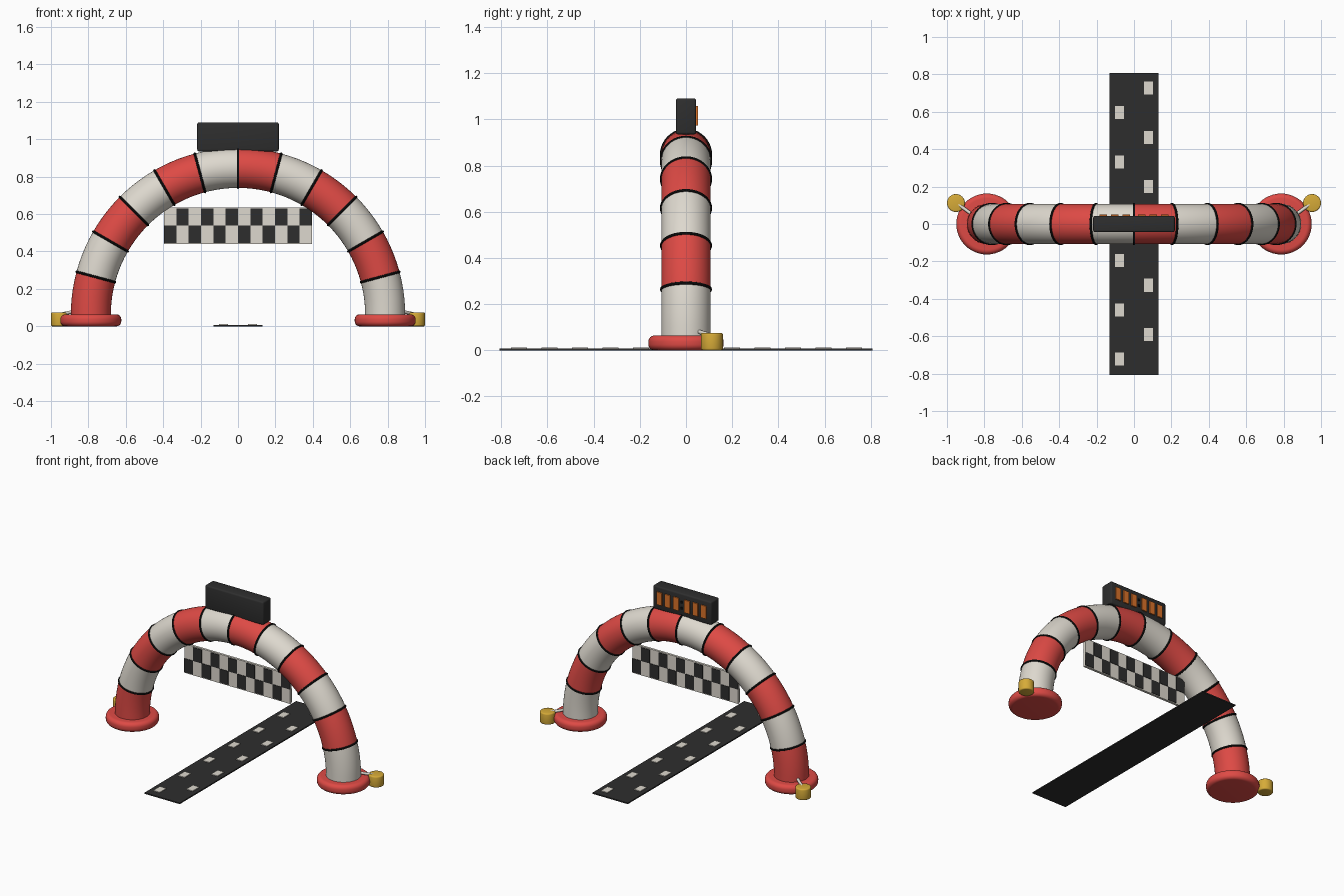
import bpy, bmesh, math
from mathutils import Matrix, Vector

if "Cube" in bpy.data.objects:
    bpy.data.objects.remove(bpy.data.objects["Cube"])


def mat(name, r, g, b):
    m = bpy.data.materials.new(name)
    lin = [((c + 0.055) / 1.055) ** 2.4 for c in (r, g, b)]
    m.diffuse_color = (*lin, 1)
    m.use_nodes = True
    m.node_tree.nodes["Principled BSDF"].inputs["Base Color"].default_value = m.diffuse_color
    return m


RED = mat("red vinyl", 0.87, 0.29, 0.27)
WHITE = mat("off white", 0.87, 0.85, 0.81)
BLACK = mat("seam black", 0.08, 0.08, 0.08)
DARK = mat("charcoal", 0.18, 0.18, 0.18)
ORANGE = mat("display orange", 0.86, 0.45, 0.16)
YELLOW = mat("weight yellow", 0.84, 0.67, 0.22)

R, TUBE, CZ, N = 0.787, 0.107, 0.06, 12   # arch radius, tube radius, springing height, panels


def finish(bm, name, mats, smooth=True):
    bmesh.ops.recalc_face_normals(bm, faces=bm.faces)
    me = bpy.data.meshes.new(name)
    bm.to_mesh(me)
    bm.free()
    ob = bpy.data.objects.new(name, me)
    bpy.context.collection.objects.link(ob)
    for m in mats:
        me.materials.append(m)
    if smooth:
        bpy.ops.object.select_all(action='DESELECT')
        ob.select_set(True)
        bpy.context.view_layer.objects.active = ob
        bpy.ops.object.shade_smooth_by_angle(angle=math.radians(40))
    return ob


def add_box(bm, c, s, index=0):
    m = Matrix.Translation(c) @ Matrix.Diagonal((*s, 1))
    verts = bmesh.ops.create_cube(bm, size=1, matrix=m)["verts"]
    for f in {f for v in verts for f in v.link_faces}:
        f.material_index = index


def bridge(bm, a, b, index=0):
    n = len(a)
    for i in range(n):
        f = bm.faces.new((a[i], a[(i + 1) % n], b[(i + 1) % n], b[i]))
        f.material_index = index


def loop(bm, centre, u, v, r, n):
    return [bm.verts.new(centre + u * r * math.cos(2 * math.pi * i / n)
                         + v * r * math.sin(2 * math.pi * i / n)) for i in range(n)]


def lathe(name, profile, centre, m, n=48):
    bm = bmesh.new()
    loops = [loop(bm, Vector(centre) + Vector((0, 0, z)), Vector((1, 0, 0)),
                  Vector((0, 1, 0)), r, n) for r, z in profile]
    for a, b in zip(loops, loops[1:]):
        bridge(bm, a, b)
    bm.faces.new(loops[0])
    bm.faces.new(loops[-1])
    return finish(bm, name, [m])


def rounded(r, h, bev, steps=6):
    """Profile of a disc with rounded rims."""
    pts = []
    for z0, start in ((bev, -90), (h - bev, 0)):
        for k in range(steps + 1):
            a = math.radians(start + 90 * k / steps)
            pts.append((r - bev + bev * math.cos(a), z0 + bev * math.sin(a)))
    return pts


def frame(a):
    d = Vector((math.cos(a), 0, math.sin(a)))
    return d * R + Vector((0, 0, CZ)), d


# Inflated arch, alternating panels; left foot red, right foot white
bm = bmesh.new()
Y = Vector((0, 1, 0))
SUB = 5
loops = []
for k in range(N * SUB + 1):
    c, d = frame(math.pi * k / (N * SUB))
    loops.append(loop(bm, c, d, Y, TUBE, 40))
for k in range(N * SUB):
    bridge(bm, loops[k], loops[k + 1], 1 - (k // SUB) % 2)
bm.faces.new(loops[0])
bm.faces.new(loops[-1])
finish(bm, "arch_tube", [RED, WHITE])

# Black seams between the panels
bm = bmesh.new()
for k in range(1, N):
    c, d = frame(math.pi * k / N)
    t = d.cross(Y)
    rings = []
    for j in range(8):
        p = 2 * math.pi * j / 8
        rings.append(loop(bm, c + t * 0.007 * math.sin(p), d, Y,
                          TUBE - 0.001 + 0.007 * math.cos(p), 40))
    for j in range(8):
        bridge(bm, rings[j], rings[(j + 1) % 8])
finish(bm, "arch_seams", [BLACK])

# Feet, tether weights and straps on both sides
for side, s in (("left", -1), ("right", 1)):
    lathe(side + "_foot", rounded(0.163, 0.064, 0.026), (s * R, 0, 0), RED)
    lathe(side + "_weight", rounded(0.048, 0.075, 0.008, 3), (s * 0.952, 0.112, 0), YELLOW, 32)
    bm = bmesh.new()
    a, b = Vector((s * 0.85, 0.04, 0.085)), Vector((s * 0.94, 0.105, 0.066))
    w = (b - a).normalized()
    u = w.cross(Vector((0, 0, 1))).normalized()
    la, lb = (loop(bm, p, u, w.cross(u), 0.009, 10) for p in (a, b))
    bridge(bm, la, lb)
    bm.faces.new(la)
    bm.faces.new(lb)
    finish(bm, side + "_strap", [WHITE])

# Clock housing on top of the arch
bm = bmesh.new()
add_box(bm, (0, 0, 1.013), (0.436, 0.088, 0.156))
bmesh.ops.bevel(bm, geom=bm.edges[:], offset=0.01, segments=3, affect='EDGES', profile=0.5)
finish(bm, "clock_housing", [DARK])

# Lit display cells on the rear face, with separator dots in the middle
bm = bmesh.new()
for x in (0.165, 0.103, 0.041, -0.041, -0.103, -0.165):
    add_box(bm, (x, 0.047, 1.015), (0.04, 0.009, 0.085))
for z in (0.995, 1.035):
    add_box(bm, (0, 0.047, z), (0.013, 0.009, 0.013), 1)
finish(bm, "clock_cells", [ORANGE, BLACK], False)

# Hanging banner with checks on both faces
bm = bmesh.new()
add_box(bm, (0, 0, 0.538), (0.79, 0.016, 0.196))
finish(bm, "banner", [WHITE], False)
bm = bmesh.new()
CW, CH = 0.79 / 12, 0.092
for face in (-1, 1):
    for col in range(12):
        z = 0.538 + CH / 2 * (1 if col % 2 else -1)
        x = -face * (-0.395 + CW * (col + 0.5))
        add_box(bm, (x, face * 0.008, z), (CW, 0.006, CH))
finish(bm, "banner_checks", [DARK], False)

# Timing mat on the ground with alternating markers
bm = bmesh.new()
add_box(bm, (0, 0, 0.004), (0.262, 1.615, 0.008))
finish(bm, "timing_mat", [DARK], False)
bm = bmesh.new()
for i in range(12):
    x = 0.077 if i % 2 == 0 else -0.077
    add_box(bm, (x, 0.727 - 0.1318 * i, 0.0095), (0.048, 0.07, 0.006))
finish(bm, "mat_markers", [WHITE], False)
